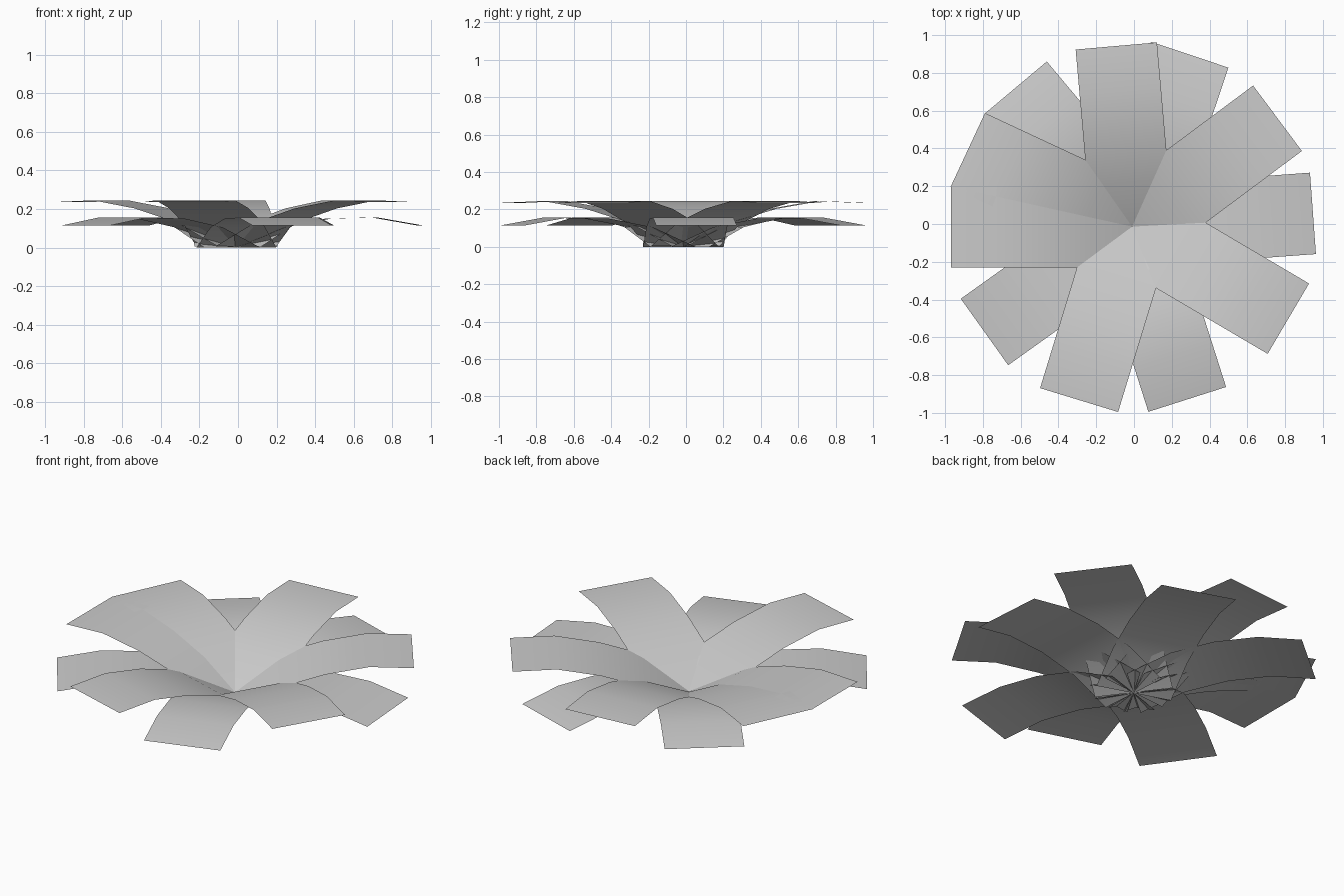
import bpy, math
from mathutils import Matrix, Vector

cube = bpy.data.objects.get("Cube")
if cube:
    bpy.data.objects.remove(cube)

# Single leaf colour
grey = bpy.data.materials.new("light_grey")
grey.use_nodes = True
colour = (0.6, 0.6, 0.6, 1)
grey.diffuse_color = colour
grey.node_tree.nodes["Principled BSDF"].inputs["Base Color"].default_value = colour

HALF_WIDTH = 0.216
STEP = 0.24
CENTRE = Vector((-0.01, -0.014, 0))


def make_leaf(name, angle, heights):
    """Flat-ended strip that starts at the middle and arches outward."""
    turn = Matrix.Translation(CENTRE) @ Matrix.Rotation(math.radians(angle), 4, 'Z')
    verts = [turn @ Vector((i * STEP, side * HALF_WIDTH, z))
             for i, z in enumerate(heights) for side in (-1, 1)]
    faces = [(2 * i, 2 * i + 2, 2 * i + 3, 2 * i + 1) for i in range(len(heights) - 1)]
    mesh = bpy.data.meshes.new(name)
    mesh.from_pydata(verts, [], faces)
    mesh.materials.append(grey)
    mesh.shade_smooth()
    obj = bpy.data.objects.new(name, mesh)
    bpy.context.collection.objects.link(obj)


# Two tiers: steeper leaves above, drooping leaves below
tiers = {
    "upper_leaf": ((0.004, 0.13, 0.203, 0.245, 0.235), (95, 36.7, -30.5, -107, 180, 155)),
    "lower_leaf": ((0.0, 0.105, 0.15, 0.156, 0.114), (130, 71.5, 4.2, -72.3, 215.5)),
}
for name, (heights, angles) in tiers.items():
    for n, angle in enumerate(angles, 1):
        make_leaf(f"{name}_{n}", angle, heights)
